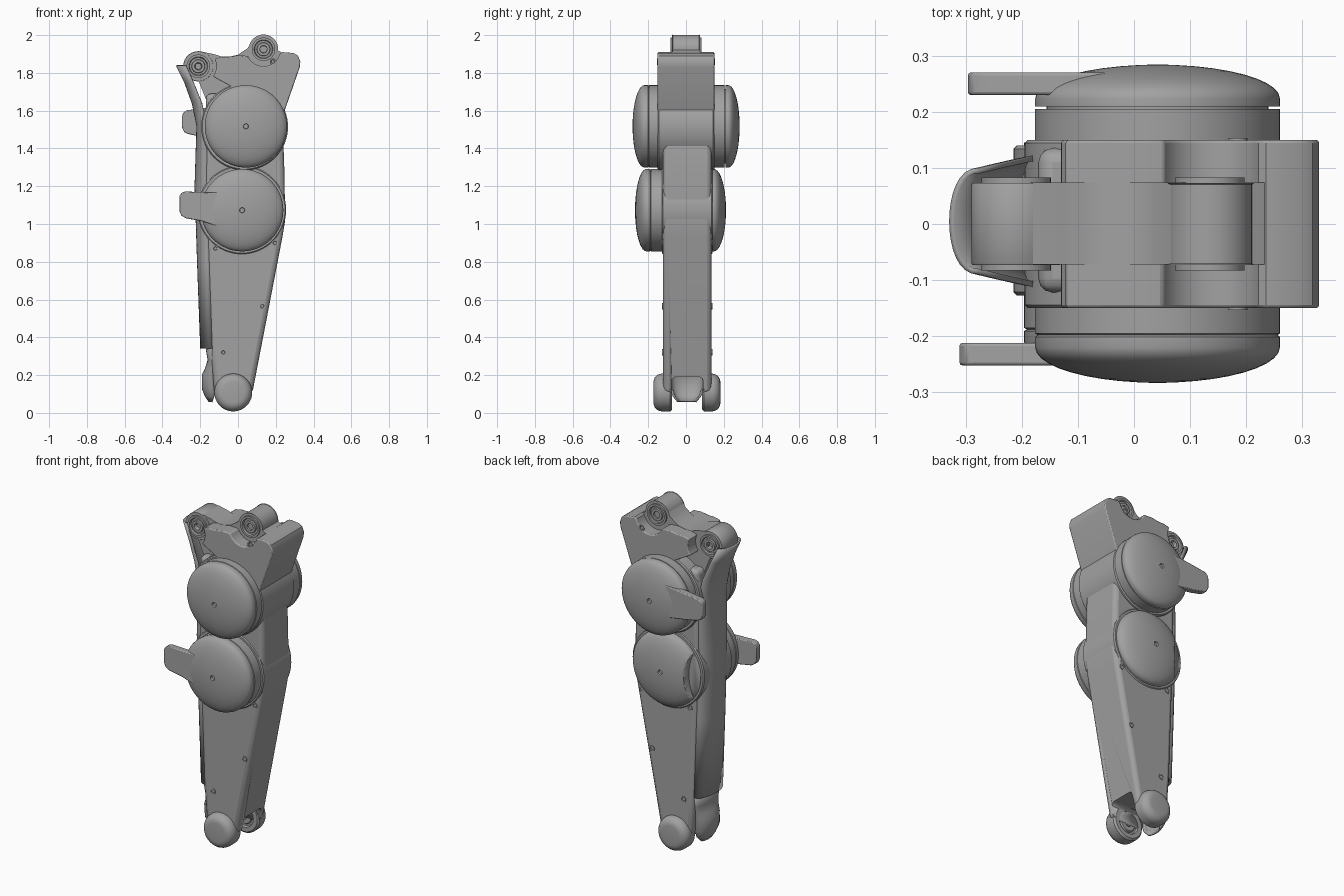
import bpy, bmesh
from math import sin, cos, pi, radians

if "Cube" in bpy.data.objects:
    bpy.data.objects.remove(bpy.data.objects["Cube"])

# One plain metal colour
GREY = (0.36, 0.36, 0.36, 1)
metal = bpy.data.materials.new("mid grey metal")
metal.use_nodes = True
metal.diffuse_color = GREY
metal.node_tree.nodes["Principled BSDF"].inputs["Base Color"].default_value = GREY


def finish(name, bm, bevel=0, segments=3, angle=35):
    """Turn a bmesh into a shaded object, with optional rounded edges."""
    bmesh.ops.recalc_face_normals(bm, faces=bm.faces)
    mesh = bpy.data.meshes.new(name)
    bm.to_mesh(mesh)
    bm.free()
    obj = bpy.data.objects.new(name, mesh)
    bpy.context.collection.objects.link(obj)
    mesh.materials.append(metal)
    bpy.ops.object.select_all(action="DESELECT")
    obj.select_set(True)
    bpy.context.view_layer.objects.active = obj
    bpy.ops.object.shade_smooth_by_angle(angle=radians(angle))
    if bevel:
        mod = obj.modifiers.new("rounding", "BEVEL")
        mod.width, mod.segments, mod.limit_method = bevel, segments, "ANGLE"
        mod.angle_limit = radians(40)
    return obj


def plate(name, outline, y0, y1, bevel=0, segments=3):
    """Extrude an x-z outline from y0 to y1."""
    bm = bmesh.new()
    face = bm.faces.new([bm.verts.new((x, y0, z)) for x, z in outline])
    new = bmesh.ops.extrude_face_region(bm, geom=[face])["geom"]
    bmesh.ops.translate(bm, vec=(0, y1 - y0, 0),
                        verts=[v for v in new if isinstance(v, bmesh.types.BMVert)])
    return finish(name, bm, bevel, segments)


def lathe(name, profile, x, z, side=1, steps=64):
    """Spin a (radius, y) profile about a y axis through x, z."""
    bm = bmesh.new()
    verts = [bm.verts.new((x + r, y * side, z)) for r, y in profile]
    edges = [bm.edges.new(pair) for pair in zip(verts, verts[1:])]
    bmesh.ops.spin(bm, geom=verts + edges, cent=(x, 0, z), axis=(0, 1, 0),
                   angle=2 * pi, steps=steps, use_merge=True)
    bmesh.ops.remove_doubles(bm, verts=bm.verts, dist=0.0002)
    return finish(name, bm)


def arc(cx, cz, r, a0, a1, n=12):
    return [(cx + r * cos(radians(a0 + (a1 - a0) * i / n)),
             cz + r * sin(radians(a0 + (a1 - a0) * i / n))) for i in range(n + 1)]


def dome(radius, base, top, n=10):
    """Elliptic cap ending in a small screw recess."""
    cap = [(radius * cos(t), base + (top - base) * sin(t))
           for t in (0.5 * pi * i / n for i in range(n))]
    return cap + [(0.014, top), (0.012, top - 0.012), (0, top - 0.012)]


def cut(target, cutter):
    cutter.hide_render = True
    cutter.hide_set(True)
    mod = target.modifiers.new("cut", "BOOLEAN")
    mod.operation, mod.object, mod.solver = "DIFFERENCE", cutter, "EXACT"


def half_tube(name, sections, thickness, n=16):
    """Loft half-ellipse sections (z, outer x, edge x, half width)."""
    bm = bmesh.new()
    rows = []
    for z, xo, xe, w in sections:
        rows.append([bm.verts.new((xe + (xo - xe) * max(0, sin(pi * i / n)) ** 0.8,
                                   0.005 - w * cos(pi * i / n), z)) for i in range(n + 1)])
    for a, b in zip(rows, rows[1:]):
        for i in range(n):
            bm.faces.new((a[i], a[i + 1], b[i + 1], b[i]))
    obj = finish(name, bm, angle=50)
    mod = obj.modifiers.new("wall", "SOLIDIFY")
    mod.thickness, mod.offset = thickness, 0
    return obj


# Long tapering body, forked at the foot
body = plate("main_body", [
    (-0.17, 1.69), (0.2, 1.69), (0.235, 1.58), (0.245, 1.3), (0.25, 1.02),
    (0.235, 0.93), (0.075, 0.1), (-0.125, 0.1), (-0.145, 0.35), (-0.175, 1.2)],
    -0.122, 0.135, 0.025)
fork_gap = plate("fork_gap_cutter", [(-0.4, -0.2), (0.4, -0.2), (0.4, 0.19), (-0.4, 0.19)],
                 -0.075, 0.09, 0.02)
cut(body, fork_gap)

# Rounded foot ends with bearing rings on their inner faces
for name, side, inner, outer in (("front_foot", -1, 0.078, 0.172), ("back_foot", 1, 0.09, 0.182)):
    lathe(name, [(0, inner + 0.02), (0.02, inner + 0.02), (0.02, inner), (0.045, inner),
                 (0.05, inner + 0.01), (0.06, inner + 0.01), (0.065, inner - 0.004),
                 (0.09, inner - 0.004), (0.1, inner + 0.006)]
          + [(0.055 + x, outer - 0.045 + y) for x, y in arc(0, 0, 0.045, 0, 90, 6)]
          + [(0, outer)], -0.025, 0.108, side)

# Wide head block, hollowed around the two pivot bosses
LEFT, RIGHT = (-0.21, 1.835), (0.135, 1.925)
plate("head_block", [(-0.04, 1.58), (0.24, 1.58), (0.327, 1.83), (0.33, 1.86), (0.318, 1.89),
                     (0.295, 1.905), (0.235, 1.91)] + arc(*RIGHT, 0.09, -15, -157)
      + [(0.0, 1.893), (-0.045, 1.885), (-0.085, 1.885)]
      + arc(*LEFT, 0.095, 25, -35, 6) + [(-0.04, 1.73)], -0.15, 0.15, 0.006, 2)
plate("head_web", [(-0.17, 1.66), (0.2, 1.66), (0.27, 1.89), (0.2, 1.925), (0.08, 1.975),
                   (0.05, 1.93), (0.0, 1.896), (-0.045, 1.886), (-0.085, 1.886),
                   (-0.13, 1.9), (-0.18, 1.91), (-0.21, 1.76)], -0.072, 0.074)

# Pivot bosses with stepped bearing rings, same on both faces
face = [(0.078, 0.073), (0.062, 0.073), (0.062, 0.083), (0.05, 0.083), (0.046, 0.072),
        (0.036, 0.072), (0.034, 0.082), (0.02, 0.082), (0.016, 0.06), (0, 0.06)]
for name, centre, r in (("left_boss", LEFT, 0.08), ("right_boss", RIGHT, 0.075)):
    rim = [(r, 0.0), (r, 0.07)] + face
    for side, label in ((-1, "front"), (1, "back")):
        lathe(f"{label}_{name}", rim, *centre, side, 40)

# Round joint housings
for name, x, z, r, y0, y1 in (("upper_housing", 0.035, 1.515, 0.23, -0.15, 0.15),
                              ("lower_housing", 0.02, 1.075, 0.235, -0.127, 0.14)):
    lathe(name, [(0, y0), (r - 0.006, y0), (r, y0 + 0.006),
                 (r, y1 - 0.006), (r - 0.006, y1), (0, y1)], x, z)

# Domed motor covers
R = 0.218
UP, LOW = (0.042, 1.517), (0.022, 1.073)
lathe("upper_front_motor", [(R, 0.13), (R, 0.195), (R - 0.004, 0.198), (R, 0.201)]
      + dome(R, 0.22, 0.283), *UP, -1)
lathe("upper_back_drum", [(R, 0.13), (R, 0.205), (0, 0.205)], *UP)
lathe("upper_back_cap", [(R - 0.02, 0.2), (R - 0.02, 0.209), (R, 0.209)]
      + dome(R, 0.224, 0.284), *UP)
lathe("lower_front_motor", [(R, 0.11), (R, 0.185), (R - 0.005, 0.188), (R, 0.191)]
      + dome(R, 0.21, 0.27), *LOW, -1)
cap = lathe("lower_back_cap", [(0, 0.13), (R, 0.13)] + dome(R, 0.148, 0.212), *LOW)
cut(cap, plate("cap_side_cutter", arc(-0.42, 1.073, 0.3, -60, 60), 0.145, 0.3))

# Side lugs, widening into the covers
plate("front_lug", [(-0.08, 1.165), (-0.28, 1.172), (-0.3, 1.165), (-0.311, 1.145), (-0.311, 1.07),
                    (-0.3, 1.045), (-0.275, 1.03), (-0.19, 1.015), (-0.065, 0.975)],
      -0.252, -0.212, 0.005, 2)
plate("back_lug", [(-0.05, 1.63), (-0.2, 1.612), (-0.27, 1.602), (-0.29, 1.59), (-0.296, 1.57),
                   (-0.296, 1.51), (-0.285, 1.487), (-0.265, 1.477), (-0.2, 1.462), (-0.05, 1.44)],
      0.23, 0.27, 0.005, 2)

# Rounded rear channel with a flared top, and its lower end piece
half_tube("rear_channel", [
    (1.84, -0.325, -0.275, 0.09), (1.75, -0.28, -0.235, 0.1), (1.64, -0.24, -0.19, 0.11),
    (1.52, -0.215, -0.165, 0.115), (1.2, -0.225, -0.16, 0.115),
    (0.8, -0.212, -0.15, 0.115), (0.34, -0.195, -0.135, 0.115)], 0.01)
half_tube("rear_end_piece", [
    (0.34, -0.165, -0.13, 0.115), (0.28, -0.155, -0.13, 0.105), (0.23, -0.17, -0.13, 0.095),
    (0.2, -0.186, -0.13, 0.09), (0.13, -0.186, -0.125, 0.085), (0.09, -0.17, -0.125, 0.07),
    (0.06, -0.15, -0.135, 0.045)], 0.012)

# Small screws on both faces
screw = [(0.017, 0), (0.017, 0.004), (0.01, 0.004), (0.008, 0.001), (0, 0.001)]
for i, (x, z, depth) in enumerate(((0.185, 1.86, 0.149), (0.128, 0.565, 0.122), (-0.078, 0.32, 0.122),
                                   (0.195, 0.9, 0.122), (-0.12, 0.87, 0.122))):
    for side, label, extra in ((-1, "front", 0), (1, "back", 0.013 if depth < 0.14 else 0)):
        lathe(f"{label}_screw_{i + 1}", [(r, y + depth + extra) for r, y in screw], x, z, side, 16)
